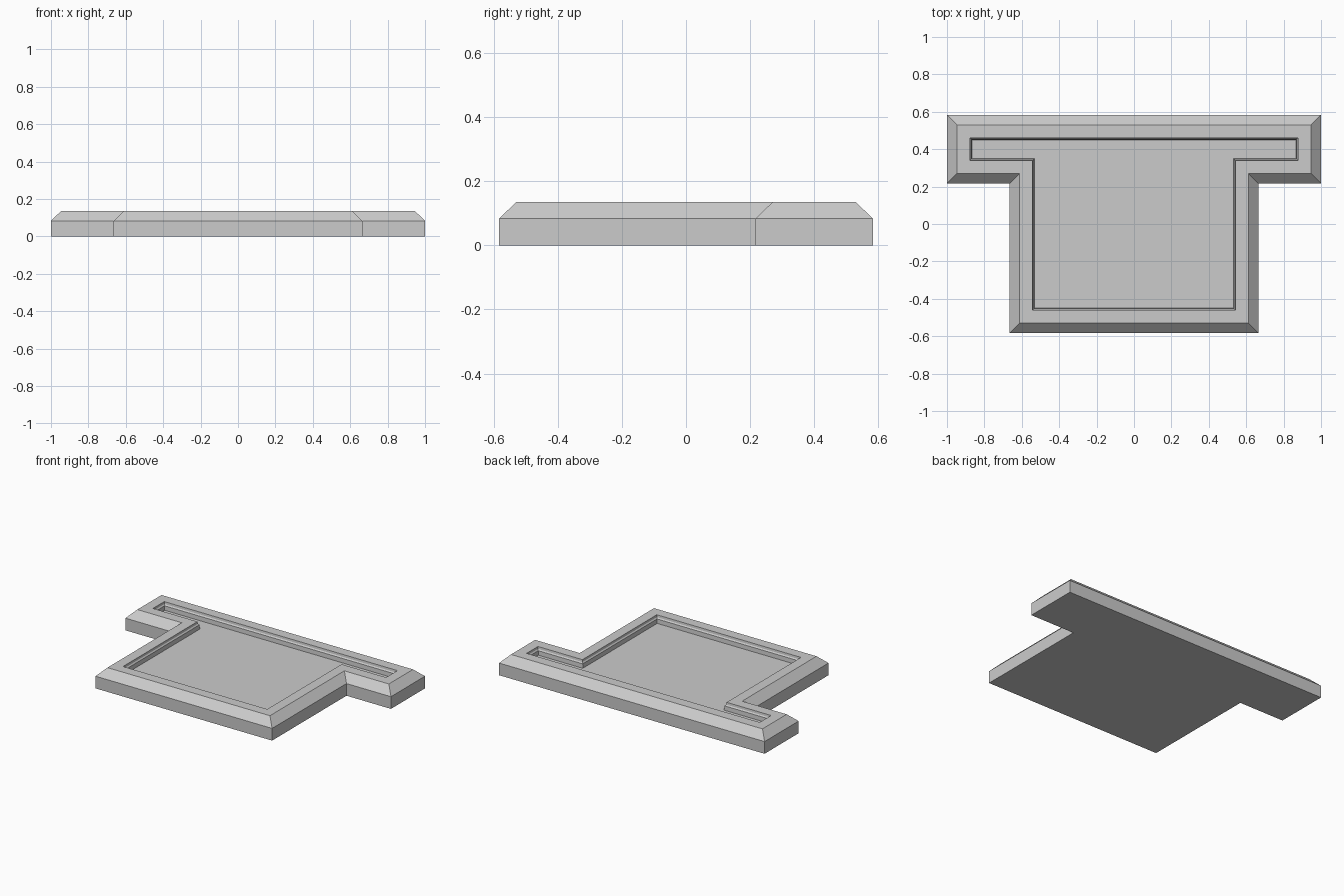
import bpy, bmesh

if "Cube" in bpy.data.objects:
    bpy.data.objects.remove(bpy.data.objects["Cube"])

# Single stone-grey colour
grey = bpy.data.materials.new("plain_grey")
grey.diffuse_color = (0.6, 0.6, 0.6, 1)
grey.use_nodes = True
grey.node_tree.nodes["Principled BSDF"].inputs["Base Color"].default_value = grey.diffuse_color


def outline(d):
    """T-shaped outline moved inwards by d, counter-clockwise."""
    w, s = 1 - d, 0.665 - d
    back, step, front = 0.583 - d, 0.217 + d, -0.583 + d
    right = [(s, front), (s, step), (w, step), (w, back)]
    return right + [(-x, y) for x, y in reversed(right)]


# Cross-section as (inset, height): side, chamfer, flat rim, moulded inner wall
section = [(0, 0), (0, 0.083), (0.053, 0.135), (0.122, 0.135),
           (0.124, 0.12), (0.131, 0.112), (0.133, 0.083)]

bm = bmesh.new()
rings = [[bm.verts.new((x, y, z)) for x, y in outline(d)] for d, z in section]
for low, high in zip(rings, rings[1:]):
    for i in range(8):
        j = (i + 1) % 8
        bm.faces.new((low[i], low[j], high[j], high[i]))

# Underside and recessed floor
bm.faces.new(list(reversed(rings[0])))
bm.faces.new(rings[-1])
bmesh.ops.recalc_face_normals(bm, faces=bm.faces)

mesh = bpy.data.meshes.new("tray_panel")
bm.to_mesh(mesh)
bm.free()
mesh.materials.append(grey)
panel = bpy.data.objects.new("tray_panel", mesh)
bpy.context.collection.objects.link(panel)
